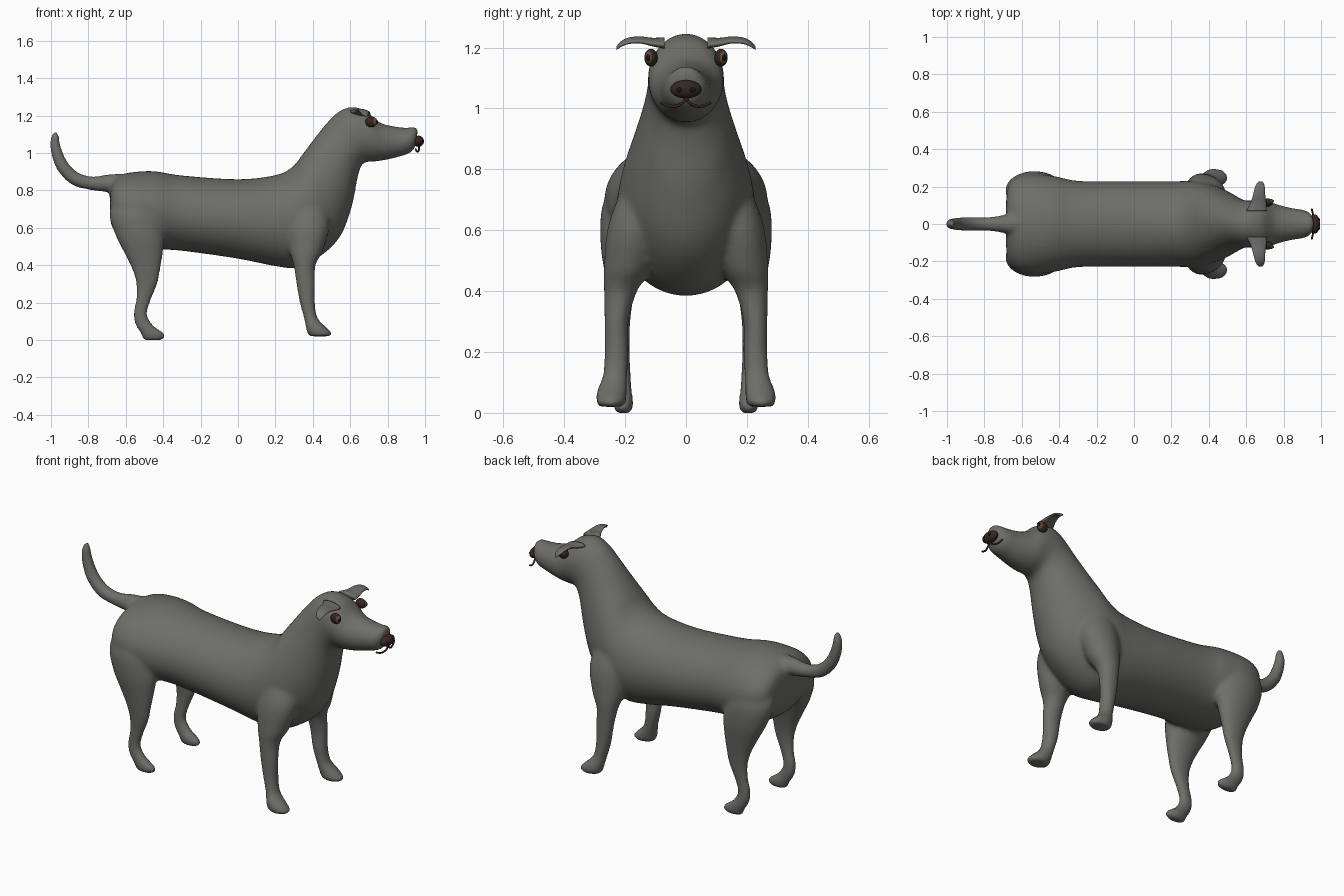
import bpy, bmesh, math
from mathutils import Vector

if "Cube" in bpy.data.objects:
    bpy.data.objects.remove(bpy.data.objects["Cube"])


def material(name, rgb):
    m = bpy.data.materials.new(name)
    m.diffuse_color = (*rgb, 1)
    m.use_nodes = True
    m.node_tree.nodes["Principled BSDF"].inputs["Base Color"].default_value = m.diffuse_color
    return m


GREY = material("grey coat", (0.155, 0.155, 0.145))
DARK = material("dark brown", (0.035, 0.02, 0.018))
BROWN = material("iris brown", (0.12, 0.07, 0.045))
BLACK = material("black", (0.008, 0.007, 0.007))


def catmull(rows, steps):
    """Smooth interpolation through rows of numbers."""
    out = []
    for i in range(len(rows) - 1):
        a, b, c, d = (rows[max(i - 1, 0)], rows[i], rows[i + 1], rows[min(i + 2, len(rows) - 1)])
        for s in range(steps):
            t = s / steps
            out.append([0.5 * (2 * q + (r - p) * t + (2 * p - 5 * q + 4 * r - w) * t * t
                               + (3 * q - p - 3 * r + w) * t ** 3) for p, q, r, w in zip(a, b, c, d)])
    return out + [rows[-1]]


def loft(bm, sections, steps=5, sides=28):
    """Skin elliptical sections given as (centre, half axis, half axis)."""
    rings = []
    for r in catmull([[*c, *u, *v] for c, u, v in sections], steps):
        c, u, v = Vector(r[:3]), Vector(r[3:6]), Vector(r[6:])
        rings.append([bm.verts.new(c + u * math.cos(a) + v * math.sin(a))
                      for a in (2 * math.pi * k / sides for k in range(sides))])
    for p, q in zip(rings, rings[1:]):
        for k in range(sides):
            bm.faces.new((p[k], p[(k + 1) % sides], q[(k + 1) % sides], q[k]))
    bm.faces.new(rings[0])
    bm.faces.new(rings[-1])


def finish(bm, name, mat):
    bmesh.ops.recalc_face_normals(bm, faces=bm.faces)
    for f in bm.faces:
        f.smooth = True
    me = bpy.data.meshes.new(name)
    bm.to_mesh(me)
    bm.free()
    me.materials.append(mat)
    ob = bpy.data.objects.new(name, me)
    bpy.context.collection.objects.link(ob)
    return ob


def tube(bm, points, sides=12, steps=5):
    """Round tube in the xz plane through (x, z, radius)."""
    secs = []
    for i, (x, z, r) in enumerate(points):
        a, b = points[max(i - 1, 0)], points[min(i + 1, len(points) - 1)]
        d = Vector((b[0] - a[0], 0, b[1] - a[1])).normalized()
        secs.append(((x, 0, z), (0, r, 0), (-d.z * r, 0, d.x * r)))
    loft(bm, secs, steps, sides)


body = bmesh.new()

# Torso, neck and head: top x, top z, bottom x, bottom z, half width
spine = [(-.685, .78, -.685, .68, .10), (-.67, .845, -.675, .61, .20), (-.62, .885, -.63, .55, .25),
         (-.54, .90, -.54, .50, .268), (-.44, .902, -.40, .485, .255), (-.30, .88, -.28, .475, .23),
         (0, .86, 0, .435, .228), (.2, .882, .2, .395, .228), (.29, .925, .32, .388, .23),
         (.35, 1.0, .45, .455, .215), (.41, 1.08, .55, .56, .182), (.47, 1.155, .61, .72, .148),
         (.53, 1.215, .64, .87, .128), (.60, 1.246, .67, .945, .125), (.68, 1.228, .74, .955, .122),
         (.75, 1.168, .80, .965, .102), (.82, 1.145, .86, .98, .086), (.90, 1.135, .915, .998, .075),
         (.945, 1.14, .94, 1.02, .058), (.962, 1.125, .95, 1.04, .035)]
loft(body, [(((a + c) / 2, 0, (b + d) / 2), (0, w, 0), ((a - c) / 2, 0, (b - d) / 2))
            for a, b, c, d, w in spine], 5, 40)

# Legs: z, back x, front x, inner y, outer y
front_leg = [(.76, .27, .45, .06, .20), (.62, .26, .49, .07, .255), (.48, .275, .455, .11, .27),
             (.40, .297, .415, .16, .270), (.30, .312, .413, .188, .268), (.20, .330, .412, .187, .268),
             (.12, .352, .425, .192, .275), (.07, .362, .470, .194, .294), (.035, .370, .505, .197, .296),
             (.02, .385, .490, .21, .285)]
hind_leg = [(.80, -.65, -.42, .06, .22), (.68, -.688, -.40, .08, .275), (.56, -.655, -.392, .12, .281),
            (.46, -.605, -.402, .152, .268), (.38, -.567, -.415, .172, .256), (.30, -.545, -.430, .183, .246),
            (.22, -.545, -.463, .185, .238), (.14, -.560, -.485, .182, .235), (.08, -.548, -.455, .178, .238),
            (.035, -.52, -.395, .173, .240), (.005, -.51, -.395, .178, .233), (-.001, -.49, -.42, .19, .22)]
for leg in (front_leg, hind_leg):
    for s in (-1, 1):
        loft(body, [(((b + f) / 2, s * (i + o) / 2, z), ((f - b) / 2, 0, 0), (0, (o - i) / 2, 0))
                    for z, b, f, i, o in leg])

# Tail sweeping up at the back
tube(body, [(-.58, .83, .06), (-.68, .838, .05), (-.78, .838, .037), (-.87, .862, .037), (-.935, .925, .035),
            (-.968, 1.0, .031), (-.979, 1.06, .026), (-.976, 1.095, .020), (-.973, 1.112, .011)], 20)

hide = finish(body, "body", GREY)
remesh = hide.modifiers.new("blend", "REMESH")
remesh.mode = "VOXEL"
remesh.voxel_size = 0.011
remesh.use_smooth_shade = True
smooth = hide.modifiers.new("soften", "SMOOTH")
smooth.factor = 0.5
smooth.iterations = 9

# Ears: thin flaps arching outward, y, z, back x, front x, half thickness
ear = [(.07, 1.215, .60, .71, .018), (.11, 1.218, .622, .708, .013), (.15, 1.225, .635, .702, .010),
       (.19, 1.222, .645, .70, .009), (.215, 1.210, .655, .695, .007), (.228, 1.198, .668, .685, .003)]
for s, side in ((-1, "right"), (1, "left")):
    bm = bmesh.new()
    loft(bm, [(((b + f) / 2, s * y, z), ((f - b) / 2, 0, -.006), (0, 0, t)) for y, z, b, f, t in ear], 4, 20)
    finish(bm, side + "_ear", GREY)


def ball(name, mat, centre, size):
    bm = bmesh.new()
    bmesh.ops.create_uvsphere(bm, u_segments=24, v_segments=14, radius=1)
    for v in bm.verts:
        v.co = Vector(centre) + Vector([a * b for a, b in zip(v.co, size)])
    return finish(bm, name, mat)


# Eyes: dark ball, brown iris and black pupil toward the front
for s, side in ((-1, "right"), (1, "left")):
    ball(side + "_eye", DARK, (.712, s * .115, 1.167), (.031, .022, .029))
    ball(side + "_iris", BROWN, (.726, s * .120, 1.167), (.020, .015, .022))
    ball(side + "_pupil", BLACK, (.737, s * .123, 1.167), (.011, .009, .013))

# Nose with two nostrils
ball("nose", DARK, (.965, 0, 1.063), (.029, .052, .030))
for s in (-1, 1):
    ball("nostril", BLACK, (.989, s * .021, 1.061), (.006, .010, .008))

# Mouth: curled line either side of the centre
for s, side in ((-1, "right"), (1, "left")):
    cu = bpy.data.curves.new(side + "_mouth", "CURVE")
    cu.dimensions = "3D"
    cu.bevel_depth = 0.005
    cu.bevel_resolution = 2
    cu.use_fill_caps = True
    path = [(.968, 0, 1.035), (.968, .010, 1.020), (.963, .030, 1.009), (.957, .053, 1.008), (.950, .082, 1.020)]
    sp = cu.splines.new("BEZIER")
    sp.bezier_points.add(len(path) - 1)
    for p, (x, y, z) in zip(sp.bezier_points, path):
        p.co = (x, s * y, z)
        p.handle_left_type = p.handle_right_type = "AUTO"
    cu.materials.append(DARK)
    bpy.context.collection.objects.link(bpy.data.objects.new(side + "_mouth", cu))
